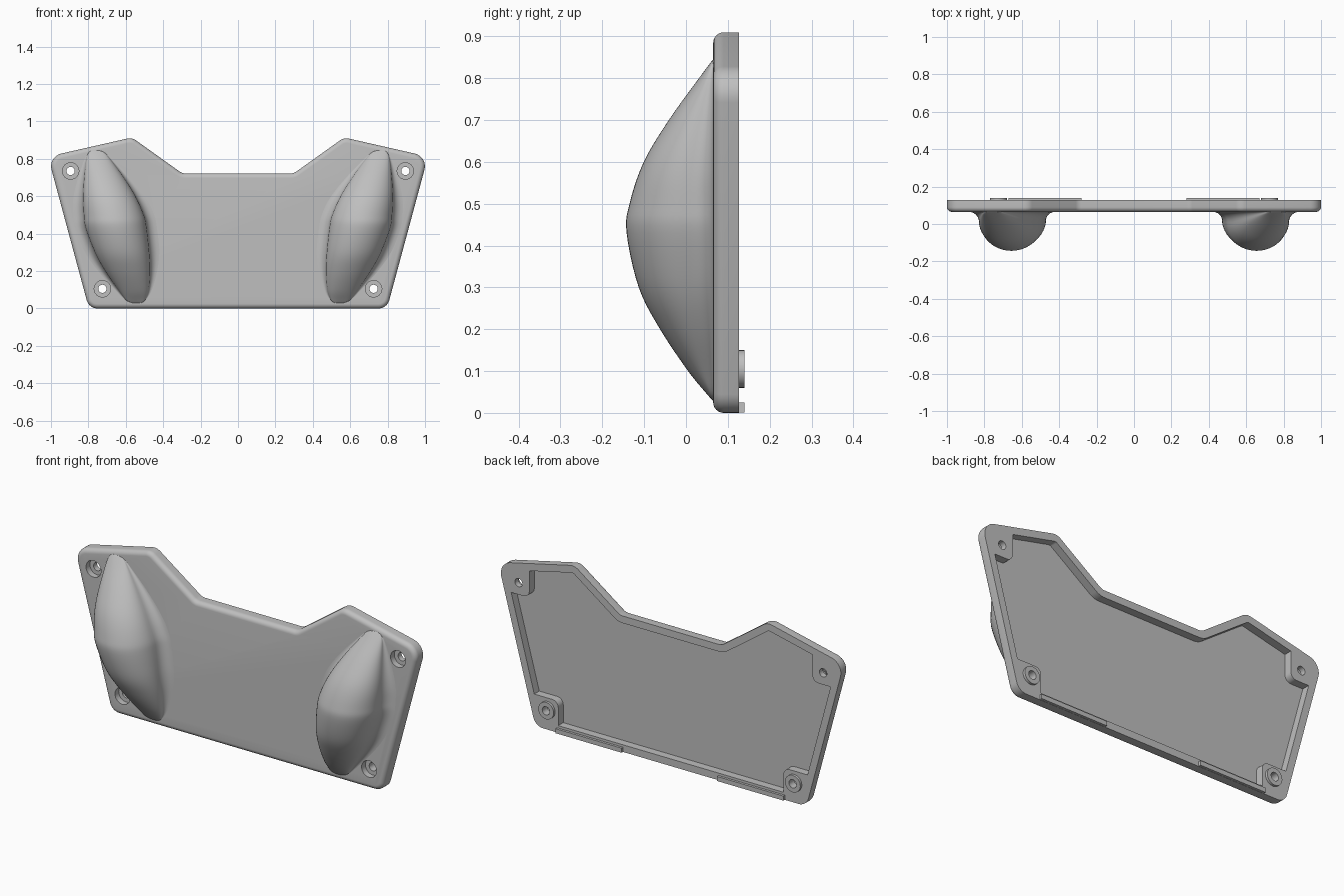
import bpy, bmesh, math
from mathutils import Vector, Matrix

if "Cube" in bpy.data.objects:
    bpy.data.objects.remove(bpy.data.objects["Cube"])

FRONT, BACK, FLOOR = 0.065, 0.127, 0.085
grey = bpy.data.materials.new("light grey")
grey.diffuse_color = (0.52, 0.52, 0.52, 1)
grey.use_nodes = True
grey.node_tree.nodes["Principled BSDF"].inputs["Base Color"].default_value = grey.diffuse_color


def loft(name, rings):
    """Closed solid from equally long rings of (x, y, z) points."""
    bm = bmesh.new()
    loops = [[bm.verts.new(p) for p in ring] for ring in rings]
    n = len(loops[0])
    for a, b in zip(loops, loops[1:]):
        for i in range(n):
            j = (i + 1) % n
            bm.faces.new((a[i], a[j], b[j], b[i]))
    bm.faces.new(loops[0])
    bm.faces.new(loops[-1])
    bmesh.ops.recalc_face_normals(bm, faces=bm.faces)
    me = bpy.data.meshes.new(name)
    bm.to_mesh(me)
    bm.free()
    me.materials.append(grey)
    ob = bpy.data.objects.new(name, me)
    bpy.context.collection.objects.link(ob)
    return ob


def corners(poly):
    """Each corner with its edge directions, inward mitre and signed turn."""
    for i, p in enumerate(poly):
        a = (p - poly[i - 1]).normalized()
        b = (poly[(i + 1) % len(poly)] - p).normalized()
        na, nb = Vector((-a.y, a.x)), Vector((-b.y, b.x))
        turn = math.atan2(a.x * b.y - a.y * b.x, a.dot(b))
        yield p, a, (na + nb) / (1 + na.dot(nb)), turn


def outline(poly, radii, d=0.0, steps=8):
    """Polygon moved inward by d, with rounded corners."""
    moved = [p + m * d for p, a, m, t in corners(poly)]
    pts = []
    for (p, a, m, t), r in zip(corners(moved), radii):
        s = 1 if t > 0 else -1
        r = max(r - s * d, 0.006)
        c = p + m * r * s
        start = p - a * r * math.tan(abs(t) / 2) - c
        pts += [c + Matrix.Rotation(t * k / steps, 2) @ start for k in range(steps + 1)]
    return pts


def at(pts, y):
    return [(p.x, y, p.y) for p in pts]


def prism(name, pts, y0, y1):
    return loft(name, [at(pts, y0), at(pts, y1)])


def disc(x, z, r, n=32):
    return [Vector((x + r * math.cos(2 * math.pi * k / n), z + r * math.sin(2 * math.pi * k / n)))
            for k in range(n)]


def cut(ob, cutter):
    m = ob.modifiers.new("cut", 'BOOLEAN')
    m.operation, m.solver, m.object = 'DIFFERENCE', 'EXACT', cutter
    bpy.context.view_layer.objects.active = ob
    bpy.ops.object.modifier_apply(modifier=m.name)


def smooth(ob, angle):
    bpy.ops.object.select_all(action='DESELECT')
    ob.select_set(True)
    bpy.context.view_layer.objects.active = ob
    bpy.ops.object.shade_smooth_by_angle(angle=math.radians(angle))


# Plate with a rounded front rim
half = [(0.797, 0), (1.016, 0.812), (0.567, 0.914), (0.298, 0.722)]
poly = [Vector(p) for p in half] + [Vector((-x, z)) for x, z in reversed(half)]
radii = [0.06, 0.07, 0.06, 0.05]
radii += radii[::-1]
R = 0.025
rings = [at(outline(poly, radii), BACK)]
for k in range(7):
    t = math.radians(15 * k)
    rings.append(at(outline(poly, radii, R * (1 - math.cos(t))), FRONT + R * (1 - math.sin(t))))
plate = loft("plate", rings)

# Hollow back, leaving a block in each corner around the screws
cavity = prism("cavity_cutter", outline(poly, radii, 0.038), FLOOR, 0.2)
screws = [(sx * x, z, up) for sx in (-1, 1) for x, z, up in ((0.895, 0.735, 1), (0.725, 0.105, -1))]
helpers = [cavity]
for x, z, up in screws:
    s = 1 if x > 0 else -1
    x0, x1 = sorted((x - s * 0.063, x + s * 0.3))
    z0, z1 = sorted((z - up * 0.063, z + up * 0.3))
    box = [Vector(p) for p in ((x0, z0), (x1, z0), (x1, z1), (x0, z1))]
    block = prism("block_cutter", outline(box, [0.035] * 4), 0.0, 0.3)
    cut(cavity, block)
    helpers.append(block)
cut(plate, cavity)

# Stepped screw holes and the raised rings behind the lower ones
for x, z, up in screws:
    hole = prism("hole_cutter", disc(x, z, 0.022), 0.0, 0.3)
    sink = prism("sink_cutter", disc(x, z, 0.044), 0.0, 0.097)
    helpers += [hole, sink]
    cut(plate, hole)
    cut(plate, sink)
    if up < 0:
        ring = prism("screw_ring", disc(x, z, 0.045), BACK - 0.004, 0.14)
        cut(ring, hole)
        smooth(ring, 30)
smooth(plate, 30)

# Locating lips along the bottom edge
for s in (-1, 1):
    box = [Vector(p) for p in ((0.28, 0.001), (0.67, 0.001), (0.67, 0.025), (0.28, 0.025))]
    prism("bottom_lip", [Vector((s * p.x, p.y)) for p in box], BACK - 0.004, 0.14)

# Hand grips: height, outer edge, inner edge, depth
stations = [(0.845, 0.775, 0.745, 0.0), (0.835, 0.795, 0.718, 0.008), (0.8, 0.81, 0.685, 0.034),
            (0.7, 0.823, 0.61, 0.106), (0.6, 0.829, 0.548, 0.166), (0.5, 0.825, 0.503, 0.2),
            (0.43, 0.815, 0.488, 0.207), (0.3, 0.765, 0.474, 0.178), (0.2, 0.71, 0.47, 0.127),
            (0.1, 0.64, 0.478, 0.06), (0.045, 0.597, 0.498, 0.015), (0.028, 0.56, 0.52, 0.0)]


def spline(rows, steps):
    """Smooth curve through the rows."""
    v = [Vector(r) for r in rows]
    v = [2 * v[0] - v[1]] + v + [2 * v[-1] - v[-2]]
    out = []
    for p0, p1, p2, p3 in zip(v, v[1:], v[2:], v[3:]):
        for k in range(steps):
            t = k / steps
            out.append(p1 + (p2 - p0) * (t / 2) + (2 * p0 - 5 * p1 + 4 * p2 - p3) * (t * t / 2)
                       + (3 * p1 - p0 - 3 * p2 + p3) * (t ** 3 / 2))
    return out + [v[-2]]


def section(z, outer, inner, depth, s):
    """Domed section with a concave flare into the plate."""
    depth = max(depth, 0.0)
    c, w, f = (outer + inner) / 2, (outer - inner) / 2, min(0.055, 0.3 * depth)
    side = [(w + f, -0.003)]
    for k in range(7):
        t = math.radians(15 * k)
        side.append((w + f * (1 - math.sin(t)), f * (1 - math.cos(t))))
    for k in range(1, 13):
        t = math.radians(7.5 * k)
        side.append((w * math.cos(t), f + (depth - f) * math.sin(t)))
    side += [(-u, h) for u, h in reversed(side[:-1])]
    return [(s * (c + u), FRONT - h, z) for u, h in side]


for s, name in ((-1, "left_grip"), (1, "right_grip")):
    grip = loft(name, [section(*row, s) for row in spline(stations, 5)])
    smooth(grip, 50)

# Remove the cutters
for ob in helpers:
    bpy.data.objects.remove(ob)
